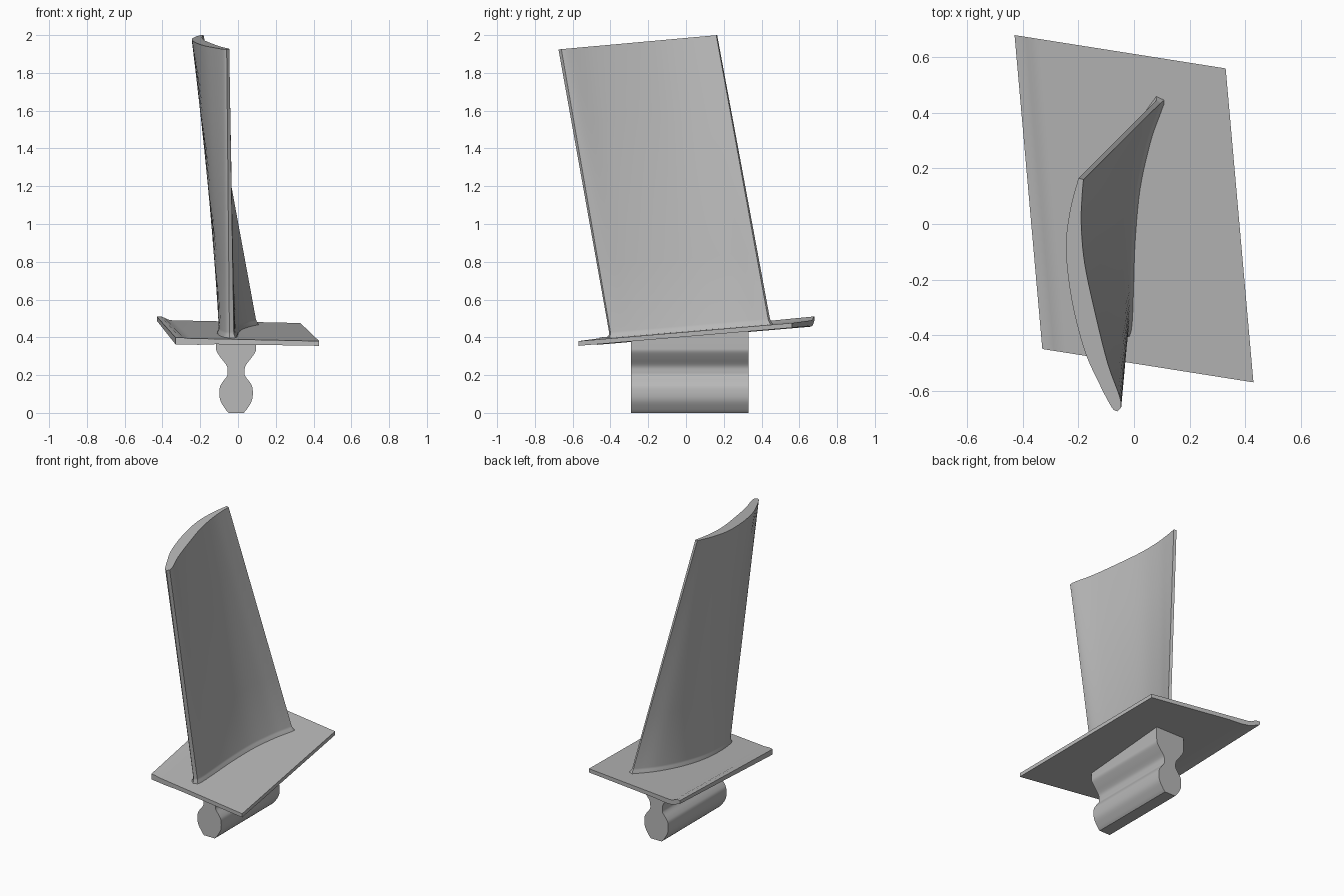
import bpy, bmesh
from mathutils import Vector

if "Cube" in bpy.data.objects:
    bpy.data.objects.remove(bpy.data.objects["Cube"])

metal = bpy.data.materials.new("grey metal")
metal.diffuse_color = (0.48, 0.48, 0.48, 1)
metal.use_nodes = True
metal.node_tree.nodes["Principled BSDF"].inputs["Base Color"].default_value = metal.diffuse_color


def plane_z(x, y):
    """Height of the gently tilted platform top."""
    return 0.38 + 0.084 * (y + 0.57) - 0.008 * (x - 0.43)


def spline(pts, steps=5):
    """Catmull-Rom curve through 2D points."""
    p = [Vector(q) for q in pts]
    p = [2 * p[0] - p[1]] + p + [2 * p[-1] - p[-2]]
    out = []
    for i in range(1, len(p) - 2):
        a, b, c, d = p[i - 1:i + 3]
        for k in range(steps):
            t = k / steps
            out.append(0.5 * (2 * b + (c - a) * t + (2 * a - 5 * b + 4 * c - d) * t * t
                              + (3 * b - a - 3 * c + d) * t ** 3))
    return out + [p[-2]]


def loft(name, rings, angle):
    """Skin equal-length closed rings and cap both ends."""
    bm = bmesh.new()
    loops = [[bm.verts.new(v) for v in ring] for ring in rings]
    n = len(loops[0])
    for a, b in zip(loops, loops[1:]):
        for i in range(n):
            j = (i + 1) % n
            bm.faces.new((a[i], a[j], b[j], b[i]))
    bm.faces.new(loops[0])
    bm.faces.new(loops[-1])
    bmesh.ops.recalc_face_normals(bm, faces=bm.faces)
    me = bpy.data.meshes.new(name)
    bm.to_mesh(me)
    bm.free()
    me.materials.append(metal)
    ob = bpy.data.objects.new(name, me)
    bpy.context.collection.objects.link(ob)
    bpy.ops.object.select_all(action='DESELECT')
    ob.select_set(True)
    bpy.context.view_layer.objects.active = ob
    bpy.ops.object.shade_smooth_by_angle(angle=angle)
    return ob


# Root: bulbed, waisted profile run along y, top buried in the platform
half = spline([(0.04, 0), (0.057, 0.02), (0.085, 0.07), (0.087, 0.13), (0.074, 0.16),
               (0.048, 0.195), (0.045, 0.22), (0.05, 0.25), (0.08, 0.29),
               (0.103, 0.325), (0.106, 0.35)], 4)
rings = []
for y, top in ((-0.29, 0.385), (0.33, 0.44)):
    side = [(w, z) for w, z in half] + [(0.106, top)]
    rings.append([(-0.01 + w, y, z) for w, z in side]
                 + [(-0.01 - w, y, z) for w, z in reversed(side)])
loft("root", rings, 0.5)

# Platform: skewed plate with an upturned lip on its left edge
# profile: distance across, offset at the front, offset at the back
profile = [(0, 0.002, 0.018), (0.03, 0.004, 0.019), (0.055, 0.003, 0.012),
           (0.08, 0, 0.003), (0.11, 0, 0), (1, 0, 0), (1, -0.025, -0.025),
           (0.28, -0.028, -0.028), (0.16, -0.033, -0.033), (0.09, -0.033, -0.03),
           (0.04, -0.034, -0.016), (0, -0.034, -0.004)]
rings = []
for col, left, right in ((1, (-0.33, -0.45), (0.43, -0.57)),
                         (2, (-0.43, 0.68), (0.33, 0.56))):
    ring = []
    for p in profile:
        x, y = Vector(left).lerp(Vector(right), p[0])
        ring.append((x, y, plane_z(x, y) + p[col]))
    rings.append(ring)
loft("platform", rings, 0.5)

# Blade: curved aerofoil lofted from the platform to the slanted tip
base_outer = [(0.085, 0.45), (0.0, 0.32), (-0.06, 0.17), (-0.092, 0.02),
              (-0.1, -0.12), (-0.088, -0.26), (-0.065, -0.37), (-0.045, -0.402)]
base_inner = [(-0.022, -0.395), (-0.016, -0.34), (-0.012, -0.23), (-0.006, -0.06),
              (0.012, 0.13), (0.05, 0.3), (0.085, 0.4), (0.1, 0.44)]
tip_outer = [(-0.2, 0.165), (-0.23, 0.05), (-0.245, -0.09), (-0.225, -0.27),
             (-0.18, -0.45), (-0.125, -0.575), (-0.08, -0.66), (-0.06, -0.675)]
tip_inner = [(-0.046, -0.66), (-0.052, -0.62), (-0.095, -0.5), (-0.14, -0.32),
             (-0.178, -0.14), (-0.19, 0.0), (-0.187, 0.1), (-0.182, 0.16)]
base = spline(base_outer) + spline(base_inner)
tip = spline(tip_outer) + spline(tip_inner)
centre = Vector((-0.02, 0.02))
rings = []
for t, flare in ((-0.01, 0.012), (0.003, 0.010), (0.012, 0.002), (0.02, 0),
                 (0.25, 0), (0.5, 0), (0.75, 0), (1, 0)):
    ring = []
    n = len(base)
    for i, (b, q) in enumerate(zip(base, tip)):
        tangent = base[(i + 1) % n] - base[i - 1]
        out = Vector((-tangent.y, tangent.x)).normalized() * -flare
        p = b.lerp(q, t) + out
        z0 = plane_z(b.x, b.y)
        z1 = 1.985 + 0.09 * q.y
        ring.append((p.x, p.y, z0 + (z1 - z0) * t))
    rings.append(ring)
loft("blade", rings, 0.6)
